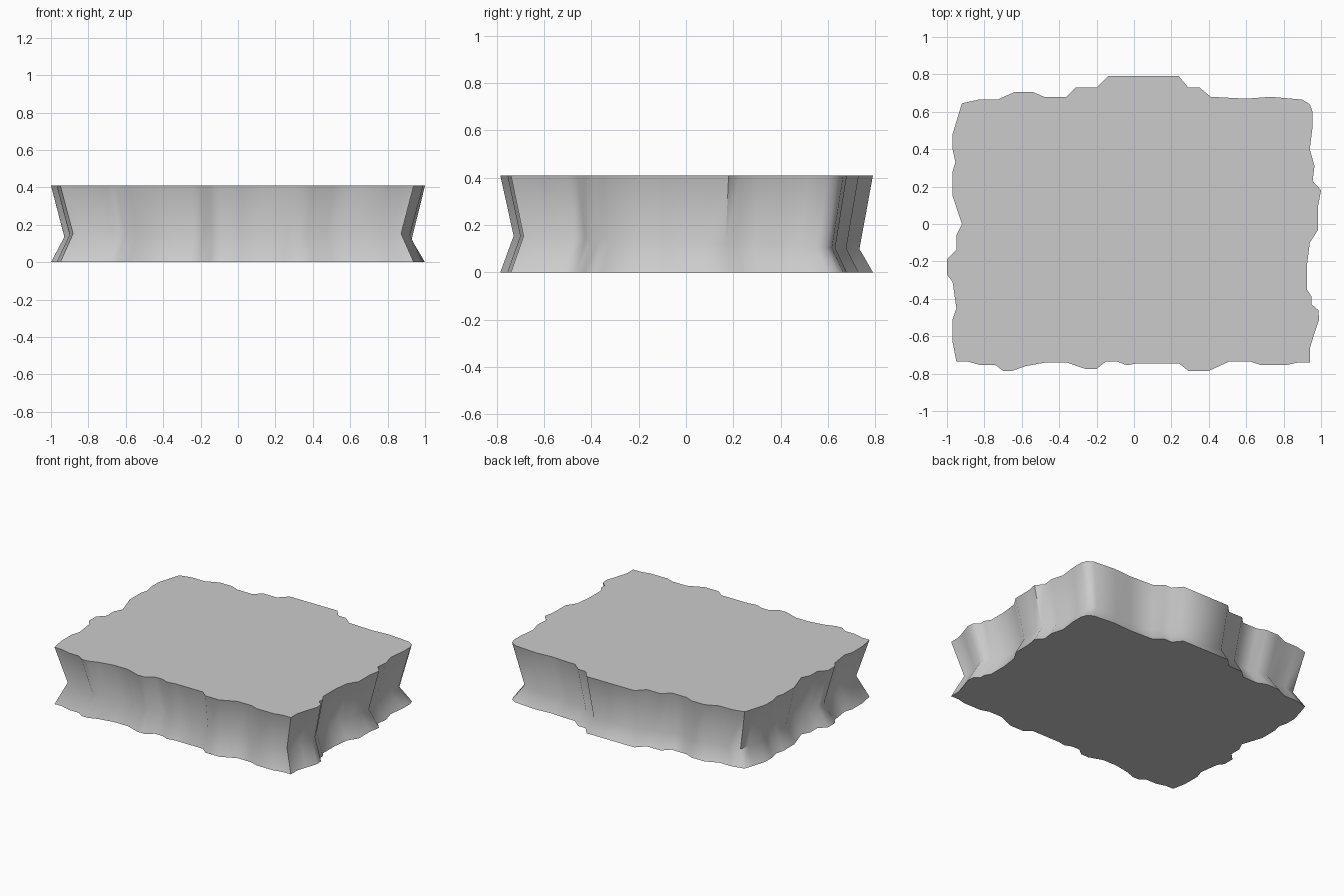
import bpy, bmesh
from math import radians

# Ragged slab outline, one short run per side, counter-clockwise
front = [(-.95, -.735), (-.89, -.735), (-.82, -.755), (-.74, -.755), (-.70, -.785),
         (-.65, -.785), (-.58, -.76), (-.47, -.74), (-.36, -.74), (-.26, -.775),
         (-.20, -.775), (-.15, -.735), (-.09, -.735), (-.04, -.755), (.02, -.745),
         (.24, -.745), (.29, -.785), (.40, -.785), (.51, -.735), (.62, -.735),
         (.68, -.755), (.81, -.755), (.88, -.74)]
right = [(.94, -.74), (.94, -.665), (.96, -.60), (.99, -.51), (.985, -.46), (.95, -.43),
         (.95, -.39), (.925, -.35), (.925, -.22), (.94, -.10), (.985, -.03), (.985, .10),
         (1, .18), (.955, .23), (.965, .31), (.94, .40), (.955, .52)]
back = [(.955, .60), (.94, .64), (.90, .665), (.73, .68), (.60, .67), (.41, .68),
        (.35, .73), (.29, .73), (.24, .79), (-.14, .79), (-.20, .73), (-.31, .73),
        (-.36, .68), (-.48, .68), (-.54, .705), (-.64, .705), (-.73, .665), (-.83, .665)]
left = [(-.92, .645), (-.94, .58), (-.97, .48), (-.97, .40), (-.955, .33), (-.97, .28),
        (-.97, .15), (-.92, 0), (-.95, -.06), (-.95, -.14), (-1, -.19), (-1, -.27),
        (-.97, -.31), (-.95, -.45), (-.97, -.51), (-.97, -.63)]
outline = front + right + back + left

HEIGHT = 0.41
WAIST_SCALE = 0.928


def ring(bm, scale, height):
    return [bm.verts.new((x * scale, y * scale, height(y))) for x, y in outline]


# Slab: two matching rims with a pinched waist that dips towards the back
bm = bmesh.new()
rings = [ring(bm, 1, lambda y: 0),
         ring(bm, WAIST_SCALE, lambda y: 0.127 - 0.035 * y),
         ring(bm, 1, lambda y: HEIGHT)]
n = len(outline)
for lower, upper in zip(rings, rings[1:]):
    for i in range(n):
        j = (i + 1) % n
        bm.faces.new((lower[i], lower[j], upper[j], upper[i]))
bm.faces.new(rings[0][::-1])
bm.faces.new(rings[-1])

mesh = bpy.data.meshes.new("stone_slab")
bm.to_mesh(mesh)
bm.free()
slab = bpy.data.objects.new("stone_slab", mesh)
bpy.context.collection.objects.link(slab)

# Soft walls, crisp rims
bpy.context.view_layer.objects.active = slab
slab.select_set(True)
bpy.ops.object.shade_smooth_by_angle(angle=radians(50))
